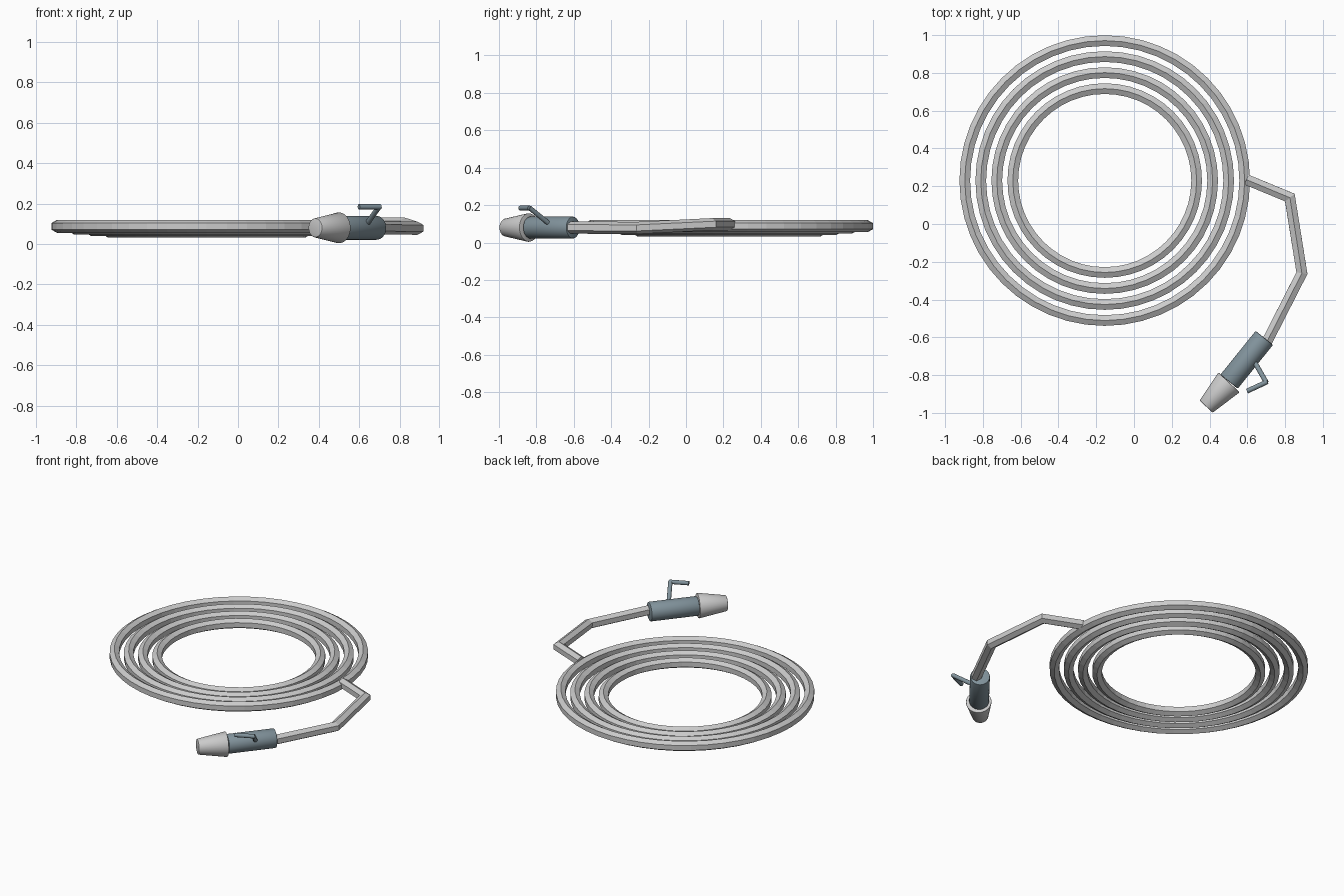
import bpy, bmesh, math
from mathutils import Vector

if "Cube" in bpy.data.objects:
    bpy.data.objects.remove(bpy.data.objects["Cube"])

def material(name, rgb):
    m = bpy.data.materials.new(name)
    m.diffuse_color = (*rgb, 1)
    m.use_nodes = True
    m.node_tree.nodes["Principled BSDF"].inputs["Base Color"].default_value = m.diffuse_color
    return m

metal = material("dark_metal", (0.22, 0.29, 0.33))
pale = material("pale_grey", (0.60, 0.61, 0.59))
HOSE_R = 0.0325

def finish(name, bm, mat=None, smooth=False):
    bmesh.ops.recalc_face_normals(bm, faces=bm.faces)
    me = bpy.data.meshes.new(name)
    bm.to_mesh(me)
    bm.free()
    ob = bpy.data.objects.new(name, me)
    bpy.context.collection.objects.link(ob)
    if mat:
        me.materials.append(mat)
    if smooth:
        bpy.ops.object.select_all(action='DESELECT')
        ob.select_set(True)
        bpy.context.view_layer.objects.active = ob
        bpy.ops.object.shade_smooth_by_angle(angle=math.radians(35))
    return ob

def hose(name, pts, closed=False, sides=6):
    """Hexagonal hose, ridge up, mitred at each path point."""
    pts = [Vector(p) for p in pts]
    n = len(pts)
    bm = bmesh.new()
    rings = []
    for i, p in enumerate(pts):
        a = (p - pts[i - 1]) if (closed or i > 0) else pts[1] - p
        b = (pts[(i + 1) % n] - p) if (closed or i < n - 1) else a
        a, b = a.normalized(), b.normalized()
        t = (a + b).normalized()
        side = t.cross(Vector((0, 0, 1))).normalized()
        up = side.cross(t)
        widen = 1 / t.dot(a)
        ring = []
        for k in range(sides):
            w = math.pi / 2 + 2 * math.pi * k / sides
            ring.append(bm.verts.new(p + HOSE_R * (side * math.cos(w) * widen + up * math.sin(w))))
        rings.append(ring)
    for i in range(n if closed else n - 1):
        r0, r1 = rings[i], rings[(i + 1) % n]
        for k in range(sides):
            j = (k + 1) % sides
            bm.faces.new((r0[k], r0[j], r1[j], r1[k]))
    if not closed:
        bm.faces.new(rings[0])
        bm.faces.new(rings[-1])
    return finish(name, bm)

def rod(name, p0, p1, r0, r1, mat, sides=32, bevel=0.0):
    """Capped cylinder or cone from p0 to p1."""
    p0, p1 = Vector(p0), Vector(p1)
    d = p1 - p0
    bm = bmesh.new()
    bmesh.ops.create_cone(bm, cap_ends=True, segments=sides, radius1=r0, radius2=r1, depth=d.length)
    if bevel:
        rim = [e for e in bm.edges if abs(e.verts[0].co.z - e.verts[1].co.z) < 1e-5]
        bmesh.ops.bevel(bm, geom=rim, offset=bevel, segments=2, profile=0.5, affect='EDGES')
    ob = finish(name, bm, mat, True)
    ob.rotation_mode = 'QUATERNION'
    ob.rotation_quaternion = d.to_track_quat('Z', 'Y')
    ob.location = (p0 + p1) / 2
    return ob

# Coiled hose: four concentric loops, each inner one slightly lower
SEG = 48
for i in range(4):
    r = 0.741 - 0.0848 * i
    z = 0.0875 - 0.008 * i
    hose(f"hose_coil_{i + 1}",
         [(-0.155 + r * math.cos(2 * math.pi * k / SEG),
           0.23 + r * math.sin(2 * math.pi * k / SEG), z) for k in range(SEG)], closed=True)

# Loose end of the hose
hose("hose_tail", [(0.595, 0.235, 0.098), (0.825, 0.14, 0.098),
                   (0.889, -0.26, 0.078), (0.69, -0.65, 0.08)])

# Nozzle body and tapered tip
rod("nozzle_body", (0.69, -0.603, 0.08), (0.503, -0.835, 0.08), 0.059, 0.059, metal, bevel=0.006)
rod("nozzle_tip", (0.503, -0.838, 0.08), (0.382, -0.967, 0.08), 0.077, 0.047, pale, bevel=0.005)

# Valve handle: sloping stem and level grip
rod("handle_stem", (0.635, -0.725, 0.095), (0.70, -0.838, 0.186), 0.013, 0.013, metal, 16)
rod("handle_grip", (0.706, -0.835, 0.184), (0.598, -0.885, 0.184), 0.013, 0.013, metal, 16)
